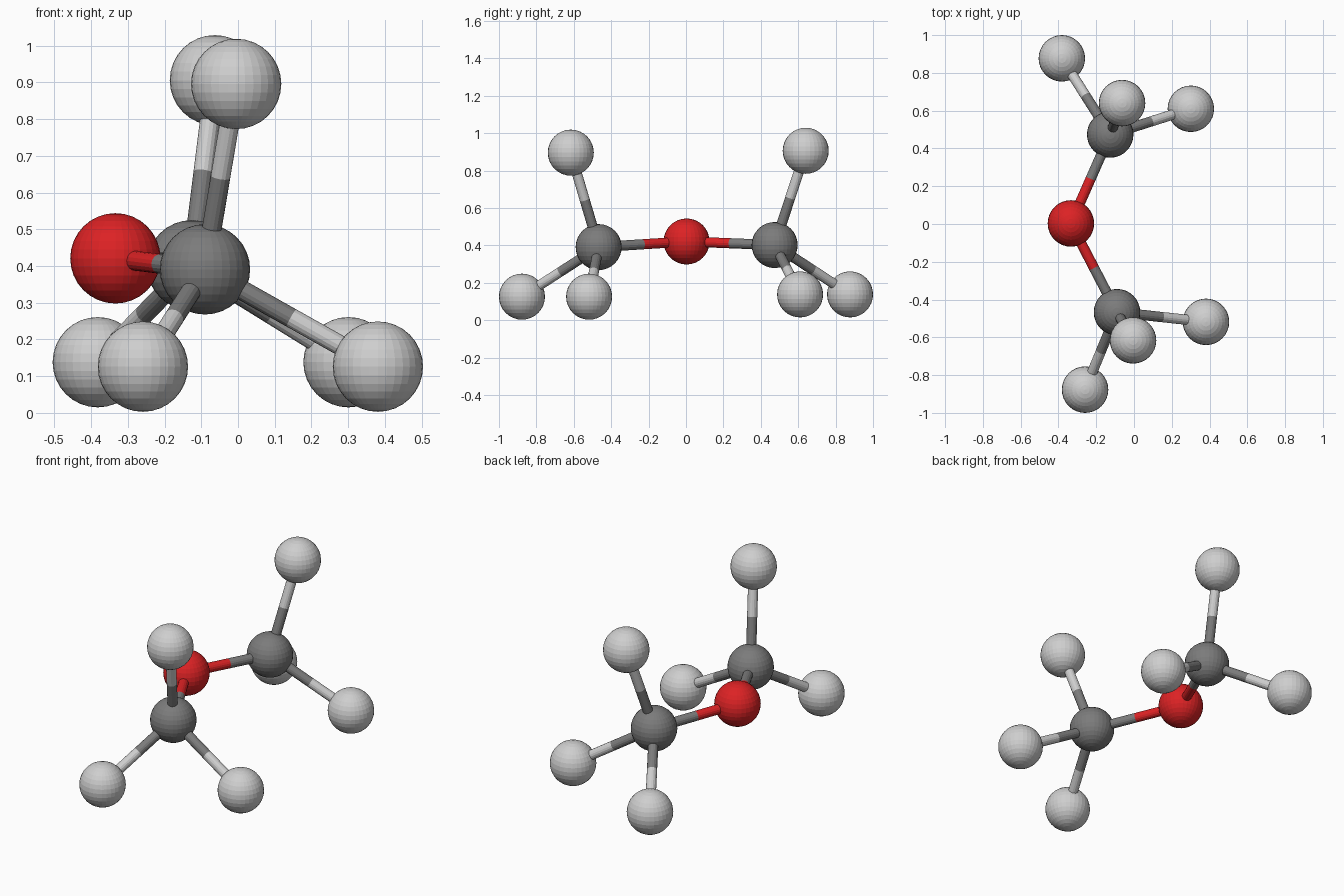
import bpy
from mathutils import Vector

cube = bpy.data.objects.get("Cube")
if cube:
    bpy.data.objects.remove(cube, do_unlink=True)

BALL_RADIUS = 0.123
STICK_RADIUS = 0.027


def make_material(name, rgb):
    mat = bpy.data.materials.new(name)
    mat.use_nodes = True
    color = (*rgb, 1.0)
    mat.diffuse_color = color
    mat.node_tree.nodes["Principled BSDF"].inputs["Base Color"].default_value = color
    return mat


white = make_material("light grey", (0.62, 0.62, 0.62))
grey = make_material("dark grey", (0.2, 0.2, 0.2))
red = make_material("red", (0.72, 0.016, 0.018))


def ball(name, center, mat):
    bpy.ops.mesh.primitive_uv_sphere_add(
        segments=32, ring_count=16, radius=BALL_RADIUS, location=center)
    obj = bpy.context.object
    obj.name = name
    obj.data.materials.append(mat)


def half_stick(name, start, end, mat):
    axis = end - start
    bpy.ops.mesh.primitive_cylinder_add(
        vertices=16, radius=STICK_RADIUS, depth=axis.length,
        location=(start + end) / 2,
        rotation=axis.to_track_quat('Z', 'Y').to_euler())
    obj = bpy.context.object
    obj.name = name
    obj.data.materials.append(mat)


def bond(name, a, mat_a, b, mat_b):
    """Stick between two balls, each half coloured like its own ball."""
    middle = (a + b) / 2
    half_stick(name + "_inner_stick", a, middle, mat_a)
    half_stick(name + "_outer_stick", middle, b, mat_b)


# Central red ball
center = Vector((-0.334, 0.003, 0.421))
ball("center_ball", center, red)

# Two branches: a grey hub and three light balls each
branches = {
    "front": ((-0.09, -0.467, 0.391), {
        "top": (-0.005, -0.616, 0.896),
        "right": (-0.259, -0.877, 0.126),
        "left": (0.381, -0.518, 0.126)}),
    "back": ((-0.126, 0.474, 0.402), {
        "top": (-0.063, 0.64, 0.906),
        "right": (-0.382, 0.877, 0.138),
        "left": (0.301, 0.61, 0.138)}),
}

for side, (hub, tips) in branches.items():
    hub = Vector(hub)
    ball(side + "_hub_ball", hub, grey)
    bond(side + "_center", center, red, hub, grey)
    for place, tip in tips.items():
        tip = Vector(tip)
        name = side + "_" + place
        ball(name + "_ball", tip, white)
        bond(name, hub, grey, tip, white)
